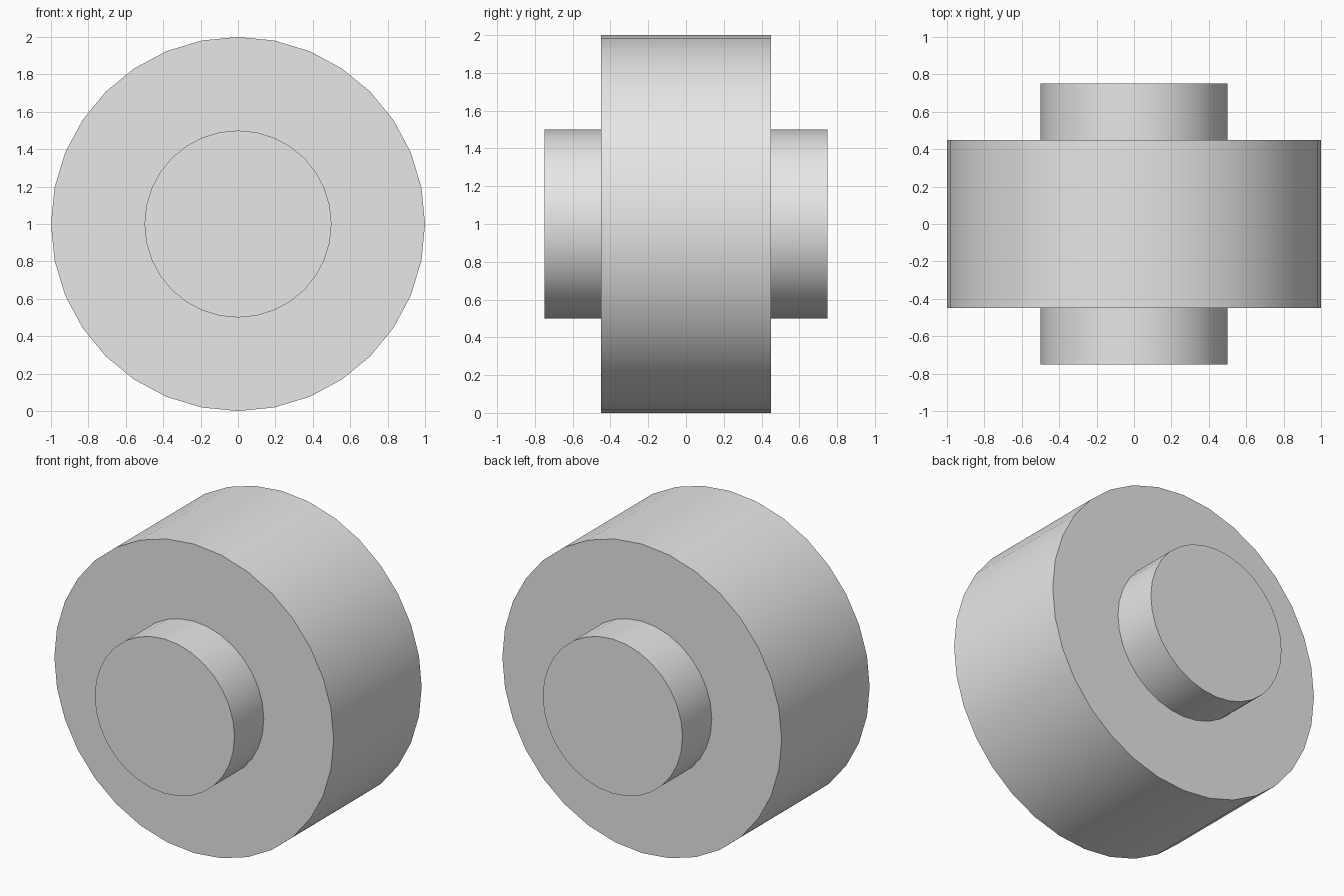
import bpy
import math

if "Cube" in bpy.data.objects:
    bpy.data.objects.remove(bpy.data.objects["Cube"], do_unlink=True)

# Single plain grey for the whole model
grey = bpy.data.materials.new("light_grey")
grey.use_nodes = True
colour = (0.8, 0.8, 0.8, 1)
grey.diffuse_color = colour
grey.node_tree.nodes["Principled BSDF"].inputs["Base Color"].default_value = colour


def disc(name, radius, width):
    """Cylinder lying along y, centred at wheel height."""
    bpy.ops.mesh.primitive_cylinder_add(
        vertices=32, radius=radius, depth=width,
        location=(0, 0, 1), rotation=(math.pi / 2, 0, 0))
    obj = bpy.context.object
    obj.name = name
    obj.data.materials.append(grey)
    bpy.ops.object.shade_smooth_by_angle(angle=math.radians(30))
    return obj


# Wide wheel and the axle that passes through it
disc("wheel", 1.0, 0.9)
disc("axle", 0.5, 1.5)
